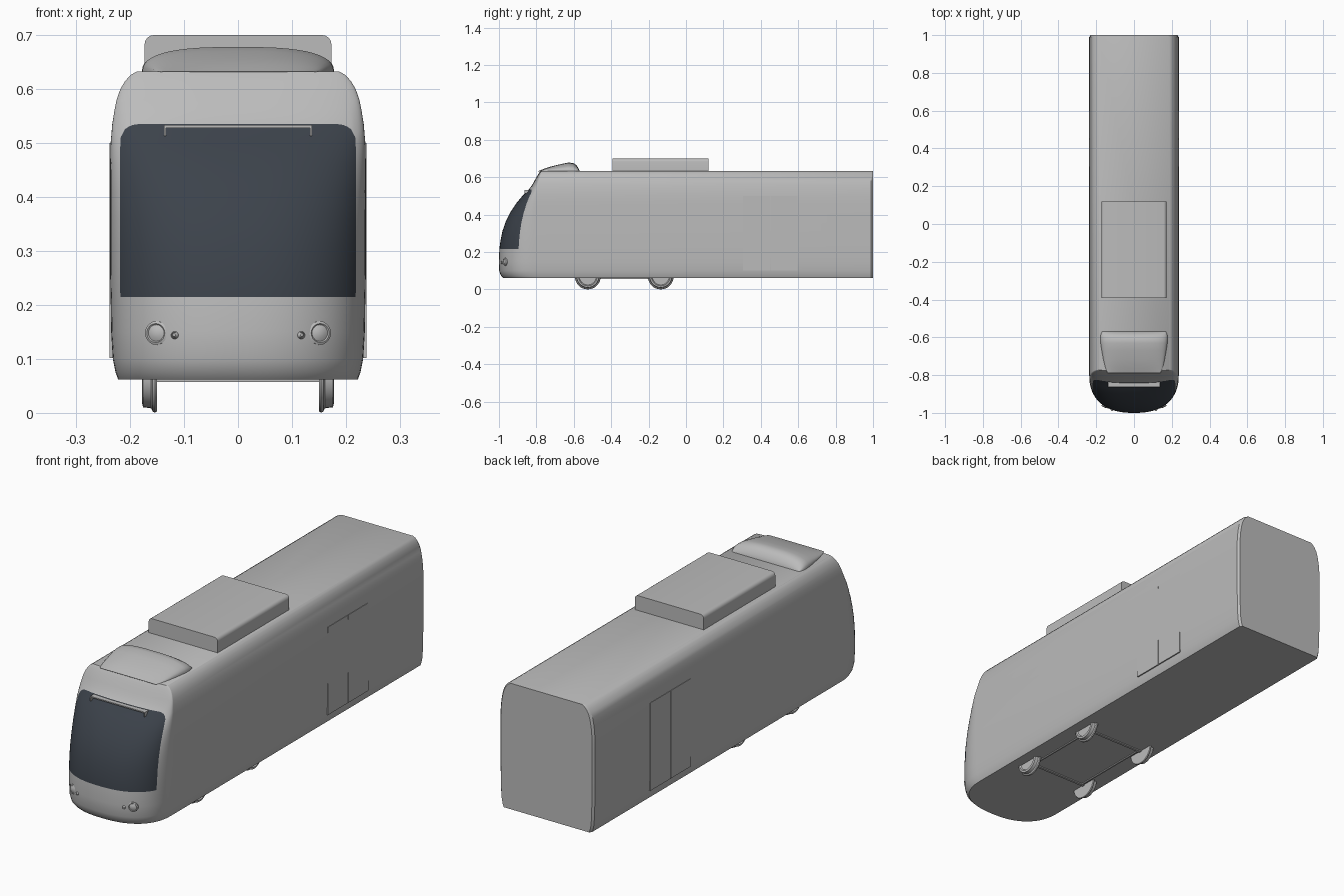
import bpy, bmesh, math
from mathutils import Vector, Matrix

cube = bpy.data.objects.get("Cube")
if cube:
    bpy.data.objects.remove(cube, do_unlink=True)


def material(name, rgb):
    m = bpy.data.materials.new(name)
    m.use_nodes = True
    m.diffuse_color = (*rgb, 1)
    m.node_tree.nodes["Principled BSDF"].inputs["Base Color"].default_value = (*rgb, 1)
    return m


GREY = material("body grey", (0.5, 0.5, 0.5))
GLASS = material("dark glass", (0.045, 0.055, 0.07))


def finish(name, bm, mats=(GREY,), angle=35):
    bmesh.ops.recalc_face_normals(bm, faces=bm.faces)
    mesh = bpy.data.meshes.new(name)
    bm.to_mesh(mesh)
    bm.free()
    for m in mats:
        mesh.materials.append(m)
    ob = bpy.data.objects.new(name, mesh)
    bpy.context.collection.objects.link(ob)
    bpy.ops.object.select_all(action='DESELECT')
    ob.select_set(True)
    bpy.context.view_layer.objects.active = ob
    bpy.ops.object.shade_smooth_by_angle(angle=math.radians(angle))
    return ob


def box(name, x, y, z, bevel=0, axis=None):
    """Box from ranges; optionally round its upper edges running along an axis."""
    bm = bmesh.new()
    size = [b - a for a, b in (x, y, z)]
    mid = [(a + b) / 2 for a, b in (x, y, z)]
    bmesh.ops.create_cube(bm, size=1, matrix=Matrix.Translation(mid) @ Matrix.Diagonal((*size, 1)))
    if bevel:
        edges = [e for e in bm.edges
                 if all(v.co.z > mid[2] for v in e.verts)
                 and abs((e.verts[0].co - e.verts[1].co)[axis]) > 0.01]
        bmesh.ops.bevel(bm, geom=edges, offset=bevel, segments=4, profile=0.5, affect='EDGES')
    return finish(name, bm)


def loft(bm, rings):
    """Skin rows of points and return the face grid."""
    rows = [[bm.verts.new(p) for p in ring] for ring in rings]
    grid = [[bm.faces.new((a[i], a[i + 1], b[i + 1], b[i])) for i in range(len(a) - 1)]
            for a, b in zip(rows, rows[1:])]
    return rows, grid


def lathe(name, profile, centre, direction, steps=32):
    """Revolve (radius, along) points around a direction."""
    bm = bmesh.new()
    turn = Matrix.Translation(centre) @ Vector(direction).to_track_quat('Z', 'Y').to_matrix().to_4x4()
    rings = [[(r * math.cos(2 * math.pi * i / steps), r * math.sin(2 * math.pi * i / steps), h)
              for i in range(steps + 1)] for r, h in profile]
    loft(bm, rings)
    bmesh.ops.remove_doubles(bm, verts=bm.verts, dist=1e-5)
    bmesh.ops.transform(bm, matrix=turn, verts=bm.verts)
    return finish(name, bm)


# Body shell: height, half width, nose tip, start of the nose curve
LEVELS = [
    (.062, .222, -.978, -.79), (.075, .227, -.990, -.80), (.1, .232, -.999, -.80),
    (.15, .235, -1.0, -.80), (.215, .236, -.998, -.80), (.26, .237, -.992, -.80),
    (.31, .237, -.982, -.80), (.36, .237, -.965, -.80), (.41, .237, -.941, -.80),
    (.46, .237, -.908, -.80), (.5, .236, -.875, -.80), (.535, .233, -.840, -.795),
    (.56, .229, -.822, -.79), (.58, .225, -.811, -.785), (.6, .218, -.800, -.78),
    (.615, .209, -.791, -.775), (.626, .199, -.784, -.772), (.633, .187, -.778, -.77)]
GLASS_BOTTOM, GLASS_TOP, HALF, GLASS_COL = 4, 11, 24, 18
POWER = 2.4


def section(z):
    for a, b in zip(LEVELS, LEVELS[1:]):
        if z <= b[0]:
            break
    f = (z - a[0]) / (b[0] - a[0])
    return [p + (q - p) * f for p, q in zip(a, b)][1:]


def nose_point(t, z):
    w, tip, start = section(z)
    return (w * t, start + (tip - start) * max(0, 1 - abs(t) ** POWER) ** (1 / POWER), z)


def corner_drop(t):
    """Lowers the top edge of the glass towards its rounded corners."""
    edge = math.sin(math.pi / 2 * GLASS_COL / HALF)
    t = abs(t)
    if t > edge:
        return 0.024 * (1 - t) / (1 - edge)
    u = max(0, (t - 0.79) / (edge - 0.79))
    return 0.024 * (1 - math.sqrt(1 - u * u))


rings = []
for r, (z, w, tip, start) in enumerate(LEVELS):
    ring = [(-w + .008, 1, z), (-w, .99, z)]
    for k in range(-HALF, HALF + 1):
        t = math.sin(math.pi / 2 * k / HALF)
        ring.append(nose_point(t, z - (corner_drop(t) if r == GLASS_TOP else 0)))
    rings.append(ring + [(w, .99, z), (w - .008, 1, z)])
bm = bmesh.new()
rows, grid = loft(bm, rings)
first = HALF + 2 - GLASS_COL
for r in range(GLASS_BOTTOM, GLASS_TOP):
    for face in grid[r][first:first + 2 * GLASS_COL]:
        face.material_index = 1
bm.faces.new(rows[0])
bm.faces.new(rows[-1])
bm.faces.new([row[0] for row in rows] + [row[-1] for row in reversed(rows)])
finish("body_shell", bm, (GREY, GLASS))

# Rounded fairing on the front of the roof: y, half width, height
FAIRING = [(-.79, .14, .001), (-.76, .152, .013), (-.72, .162, .026), (-.67, .171, .038),
           (-.63, .177, .046), (-.605, .178, .045), (-.587, .176, .034), (-.575, .172, .016),
           (-.568, .168, .001)]
rings = []
for y, w, h in FAIRING:
    ring = []
    for i in range(25):
        c, s = math.cos(math.pi * i / 24), math.sin(math.pi * i / 24)
        ring.append((math.copysign(abs(c) ** .7, c) * w, y, .632 + h * abs(s) ** .8))
    rings.append(ring)
bm = bmesh.new()
rows, grid = loft(bm, rings)
bm.faces.new(rows[0])
bm.faces.new(rows[-1])
finish("roof_fairing", bm, angle=50)

# Roof equipment box
box("roof_box", (-.173, .173), (-.393, .12), (.62, .7), bevel=.017, axis=1)

# Bracket bar over the windscreen
box("windscreen_bar", (-.137, .137), (-.862, -.835), (.528, .533))
for side, label in ((1, "left"), (-1, "right")):
    x = sorted((side * .133, side * .137))
    box(label + "_bar_end", x, (-.864, -.835), (.513, .533))

    # Headlamps and small marker lamps
    for name, lx, lz, radius in (("headlamp", .151, .148, .022), ("marker_lamp", .117, .144, .007)):
        centre = Vector(nose_point(side * lx / .235, lz))
        lathe(f"{label}_{name}", [(radius, -.01), (radius, .002), (radius * .8, .004),
                                  (radius * .7, .002), (radius * .4, .005), (0, .006)],
              centre, (side * .35, -1, 0), steps=20)

    # Sliding door leaves with a narrow seam between them
    for leaf, y in (("front", (.305, .448)), ("rear", (.452, .595))):
        box(f"{label}_{leaf}_door_leaf", sorted((side * .23, side * .2378)), y, (.102, .5))

    # Flanged wheels
    for end, y in (("front", -.525), ("rear", -.135)):
        lathe(f"{label}_{end}_wheel",
              [(0, 0), (.067, 0), (.069, .004), (.067, .008), (.061, .011), (.059, .026),
               (.05, .028), (.045, .022), (0, .022)],
              (side * .15, y, .0695), (side, 0, 0))
    box(label + "_bogie_rail", sorted((side * .135, side * .142)), (-.525, -.135), (.057, .07))

# Axles under the floor
for end, y in (("front", -.525), ("rear", -.135)):
    box(end + "_axle", (-.152, .152), (y - .006, y + .006), (.057, .075))
